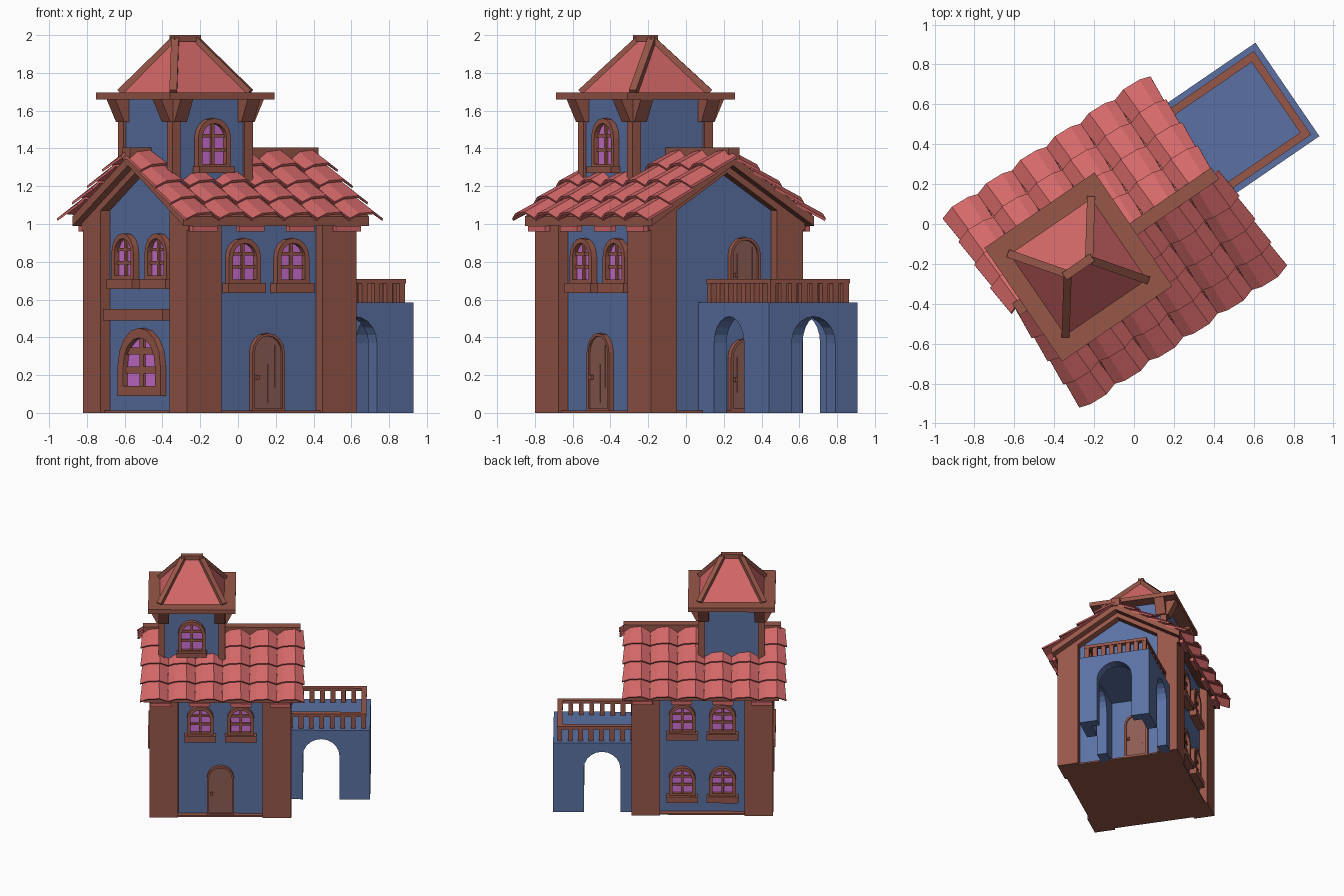
import bpy, bmesh
from math import pi, cos, sin, atan, radians
from mathutils import Matrix, Vector

if "Cube" in bpy.data.objects:
    bpy.data.objects.remove(bpy.data.objects["Cube"])

TURN = Matrix.Rotation(radians(34.4), 4, 'Z')
CU, CV = -0.13, -0.02            # house centre
TU = -0.352                      # tower centre along the ridge
PU, PV = 0.685, 0.122            # porch centre
RIDGE, SLOPE = 1.36, 0.615       # roof height and fall
QUARTER = pi / 2


def material(name, *rgb):
    lin = [((c / 255 + 0.055) / 1.055) ** 2.4 for c in rgb] + [1]
    m = bpy.data.materials.new(name)
    m.use_nodes = True
    m.diffuse_color = lin
    m.node_tree.nodes["Principled BSDF"].inputs["Base Color"].default_value = lin
    return m


BLUE = material("blue plaster", 91, 113, 164)
BROWN = material("brown timber", 152, 87, 73)
RED = material("red clay", 212, 104, 104)
GLASS = material("purple glass", 205, 114, 212)
DOOR = material("door wood", 140, 92, 84)


def finish(name, bm, mat, frame=Matrix()):
    bmesh.ops.recalc_face_normals(bm, faces=bm.faces)
    bm.transform(TURN @ frame)
    me = bpy.data.meshes.new(name)
    bm.to_mesh(me)
    bm.free()
    me.materials.append(mat)
    ob = bpy.data.objects.new(name, me)
    bpy.context.collection.objects.link(ob)
    return ob


def frame(x, y, ang=0.0, out=0.0):
    """Wall frame: x along the wall, -y outwards, z up."""
    return Matrix.Translation((x, y, 0)) @ Matrix.Rotation(ang, 4, 'Z') @ Matrix.Translation((0, -out, 0))


def prism(name, pts, y0, y1, mat, fr=Matrix()):
    """Extrude an x-z outline from y0 to y1."""
    bm = bmesh.new()
    a = [bm.verts.new((x, y0, z)) for x, z in pts]
    b = [bm.verts.new((x, y1, z)) for x, z in pts]
    bm.faces.new(a)
    bm.faces.new(b)
    for i in range(len(a)):
        j = (i + 1) % len(a)
        bm.faces.new((a[i], a[j], b[j], b[i]))
    return finish(name, bm, mat, fr)


def box(name, x0, x1, y0, y1, z0, z1, mat, fr=Matrix()):
    return prism(name, [(x0, z0), (x1, z0), (x1, z1), (x0, z1)], y0, y1, mat, fr)


def arch(x, w, z0, z1, n=8):
    r = w / 2
    top = [(x + r * cos(pi * i / n), z1 - r + r * sin(pi * i / n)) for i in range(n + 1)]
    return [(x - r, z0), (x + r, z0)] + top


def ring(name, outer, inner, y0, y1, mat, fr):
    bm = bmesh.new()
    loops = [[bm.verts.new((x, y, z)) for x, z in p]
             for p, y in ((outer, y0), (outer, y1), (inner, y1), (inner, y0))]
    n = len(outer)
    for k in range(4):
        a, b = loops[k], loops[(k + 1) % 4]
        for i in range(n):
            bm.faces.new((a[i], a[(i + 1) % n], b[(i + 1) % n], b[i]))
    return finish(name, bm, mat, fr)


def beam(name, p, q, w, mat):
    p, q = Vector(p), Vector(q)
    d = q - p
    bm = bmesh.new()
    bmesh.ops.create_cube(bm, size=1)
    bm.transform(Matrix.Translation((p + q) / 2) @ d.to_track_quat('Z', 'Y').to_matrix().to_4x4()
                 @ Matrix.Diagonal((w, w, d.length, 1)))
    return finish(name, bm, mat)


def window(fr, x, z0, w, h, sill=True):
    t, z1 = w * 0.13, z0 + h
    ring("window_frame", arch(x, w, z0, z1), arch(x, w - 2 * t, z0 + t, z1 - t), 0.01, -0.035, BROWN, fr)
    prism("window_glass", arch(x, w - t, z0 + t / 2, z1 - t / 2), 0.01, -0.006, GLASS, fr)
    b = w * 0.045
    box("window_bar", x - b, x + b, 0, -0.018, z0 + t, z1 - t, BROWN, fr)
    for f in (0.38, 0.66):
        box("window_bar", x - w / 2 + t, x + w / 2 - t, 0, -0.017, z0 + h * f - b, z0 + h * f + b, BROWN, fr)
    if sill:
        box("window_sill", x - w * 0.59, x + w * 0.59, 0, -0.055, z0 - 0.045, z0 + 0.008, BROWN, fr)


def door(fr, x, z0, w, h):
    ring("door_frame", arch(x, w, z0, z0 + h), arch(x, w - 0.03, z0 + 0.01, z0 + h - 0.015), 0.01, -0.03, BROWN, fr)
    prism("door_leaf", arch(x, w - 0.02, z0, z0 + h - 0.01), 0.01, -0.018, DOOR, fr)
    for dx, lo, hi in ((-0.045, .25, .75), (0.005, .1, .6), (0.05, .3, .85)):
        box("door_groove", x + dx - 0.003, x + dx + 0.003, -0.015, -0.02, z0 + lo * h, z0 + hi * h, BROWN, fr)
    box("door_knob", x - w * 0.38, x - w * 0.28, -0.01, -0.035, z0 + h * 0.4, z0 + h * 0.46, BROWN, fr)


# House body, gable profile along the ridge
gable = frame(CU, CV, -QUARTER)
prism("house_walls", [(-.427, 0.01), (.427, 0.01), (.427, 1.04), (0, 1.31), (-.427, 1.04)], -.484, .484, BLUE, gable)
box("house_floor", -.47, .47, -.52, .52, 0, 0.012, BROWN, gable)


def chevron(half, top, thick):
    low = top - half * SLOPE
    return [(-half, low), (0, top), (half, low), (half, low - thick), (0, top - thick), (-half, low - thick)]


prism("roof_deck", chevron(.52, RIDGE, .05), -.59, .60, BROWN, gable)
front, right = frame(CU, CV, 0, .427), frame(CU, CV, -QUARTER, .484)
left, back = frame(CU, CV, QUARTER, .484), frame(CU, CV, pi, .427)

for end in (right, left):
    prism("gable_rafter", chevron(.5, RIDGE - .05, .04), 0, -.06, BROWN, end)
    for s in (-1, 1):
        x0, x1 = .322 * s, .487 * s
        prism("corner_post", [(x0, 0), (x1, 0), (x1, 1.02), (x0, 1.12)], .16, -.06, BROWN, end)

# Overlapping roof tiles
theta = atan(SLOPE)
COLS, ROWS, STEP = 6, 4, .165
PROFILE = ((0, 0), (.25, .033), (.68, .042), (1, 0))
for ang in (0, pi):
    bm = bmesh.new()
    width = 1.25 / COLS
    for c in range(COLS):
        for r in range(ROWS):
            ends = []
            for s, lift, wide in ((r * STEP - .01, .002, .92), ((r + 1) * STEP + .012, .024, 1.06)):
                for drop in (0, -.014):
                    row = []
                    for t, h in PROFILE:
                        x = -.62 + (c + .5 + (t - .5) * wide) * width + .01
                        s1, n = max(s, 0), h + lift + drop
                        row.append(bm.verts.new((x, -(s1 * cos(theta) + n * sin(theta)),
                                                 RIDGE - s1 * sin(theta) + n * cos(theta))))
                    ends.append(row)
            ut, ub, lt, lb = ends
            for a, b in ((ut, lt), (lt, lb), (lb, ub), (ub, ut)):
                for i in range(3):
                    bm.faces.new((a[i], a[i + 1], b[i + 1], b[i]))
            for i in (0, 3):
                bm.faces.new((ut[i], lt[i], lb[i], ub[i]))
    finish("roof_tiles", bm, RED, frame(CU, CV, ang))
    # Small tile ends below the eaves
    for x in (-.46, -.16, .16, .46):
        beam("eave_tile", *[frame(CU, CV, ang) @ Vector((x + d, -.52, .975)) for d in (-.08, .08)], .03, RED)
box("ridge_cap", -.60, .61, -.035, .035, 1.34, 1.405, BROWN, frame(CU, CV))

# Windows and doors
for x in (-.155, .155):
    window(front, x, .68, .205, .245)
    window(right, x, .70, .205, .25)
    for z in (.68, .15):
        window(back, x, z, .205, .245)
window(right, 0, .09, .40, .36, False)
box("wall_beam", -.28, .28, 0, -.075, .49, .55, BROWN, right)
door(front, 0, .012, .207, .41)
door(left, PV - CV, .012, .19, .38)
door(left, PV - CV, .58, .19, .35)

# Tower
tower = frame(TU, CV)
box("tower_walls", -.24, .24, -.24, .24, 1.12, 1.67, BLUE, tower)
for k in range(4):
    side = frame(TU, CV, k * QUARTER)
    box("tower_post", .205, .257, -.257, -.205, 1.12, 1.67, BROWN, side)
    face = frame(TU, CV, k * QUARTER + QUARTER)
    for x in (-.255, .175):
        # wedge outline lies across the wall, thickness runs along it
        prism("eave_bracket", [(.24, 1.54), (.27, 1.54), (.33, 1.66), (.24, 1.66)], x, x + .08, BROWN, face)
window(frame(TU, CV, 0, .24), 0, 1.29, .21, .27, False)
box("tower_sill", -.115, .115, -.23, -.30, 1.27, 1.305, BROWN, tower)
box("tower_eave", -.335, .335, -.345, .345, 1.66, 1.695, BROWN, tower)

# Hipped tower roof
bm = bmesh.new()
base = [bm.verts.new((x, y, 1.69)) for x, y in ((-.25, -.25), (.25, -.25), (.25, .25), (-.25, .25))]
a, b = (bm.verts.new((x, 0, 1.98)) for x in (-.07, .07))
for f in (base, (base[0], base[1], b, a), (base[1], base[2], b), (base[2], base[3], a, b), (base[3], base[0], a)):
    bm.faces.new(f)
finish("tower_roof", bm, RED, tower)
for sx in (-1, 1):
    for sy in (-1, 1):
        beam("hip_beam", (TU + .245 * sx, CV + .245 * sy, 1.695), (TU + .065 * sx, CV, 1.975), .04, BROWN)
box("tower_ridge", -.085, .085, -.022, .022, 1.965, 2.0, BROWN, tower)

# Arched porch with balcony on top
for ang, out, half, shift in ((0, .284, .331, -.045), (pi, .284, .331, .045), (QUARTER, .331, .283, 0)):
    side = frame(PU, PV, ang, out)
    opening = arch(shift, .28, 0, .51, 10)
    outline = [(half, 0), (half, .535), (-half, .535), (-half, 0), opening[0]] + opening[:1:-1] + [opening[1]]
    outline.pop(5 + len(opening) - 2)
    outline.append(opening[1])
    outline = [p for i, p in enumerate(outline) if p != outline[i - 1]]
    prism("porch_wall", outline, 0, .08, BLUE, side)
    # Railing
    rail = half - .03
    box("balcony_rail", -rail, rail, .03, .07, .685, .71, BROWN, side)
    for i in range(8):
        x = -rail + .02 + i * (2 * rail - .04) / 7
        box("baluster", x - .018, x + .018, .035, .065, .575, .69, BROWN, side)
box("balcony_floor", -.331, .331, -.284, .284, .53, .585, BLUE, frame(PU, PV))
